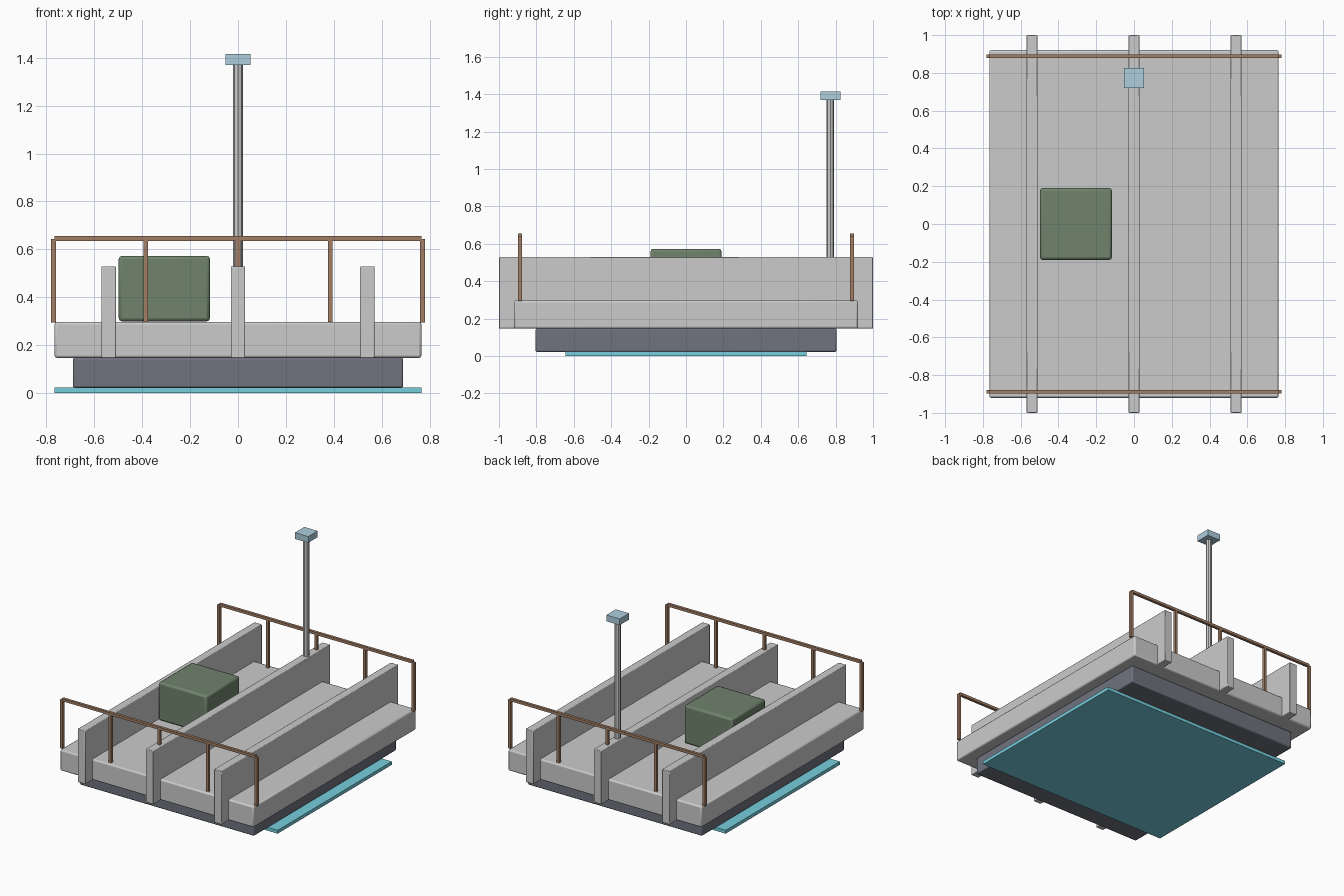
import bpy

if "Cube" in bpy.data.objects:
    bpy.data.objects.remove(bpy.data.objects["Cube"])


def material(name, rgb):
    m = bpy.data.materials.new(name)
    m.diffuse_color = (*rgb, 1)
    m.use_nodes = True
    m.node_tree.nodes["Principled BSDF"].inputs["Base Color"].default_value = m.diffuse_color
    return m


copper = material("copper", (0.36, 0.21, 0.13))
green = material("green", (0.16, 0.23, 0.15))
cyan = material("cyan", (0.18, 0.62, 0.72))
pale_blue = material("pale_blue", (0.42, 0.62, 0.72))
slate = material("slate", (0.16, 0.17, 0.21))


def box(name, x, y, z, bevel=0.0, mat=None):
    """Box from (min, max) ranges on each axis."""
    bpy.ops.mesh.primitive_cube_add(
        size=1, location=[(r[0] + r[1]) / 2 for r in (x, y, z)])
    o = bpy.context.object
    o.name = name
    o.scale = [r[1] - r[0] for r in (x, y, z)]
    bpy.ops.object.transform_apply(location=False, rotation=False, scale=True)
    if bevel:
        b = o.modifiers.new("bevel", 'BEVEL')
        b.width = bevel
        b.segments = 2
        bpy.ops.object.shade_smooth_by_angle()
    if mat:
        o.data.materials.append(mat)
    return o


# Stacked hull: glowing plate, dark base, deck
box("under_plate", (-0.766, 0.766), (-0.645, 0.645), (0, 0.024), mat=cyan)
box("base", (-0.69, 0.69), (-0.805, 0.805), (0.022, 0.147), 0.008, slate)
box("deck", (-0.766, 0.766), (-0.92, 0.92), (0.147, 0.297), 0.01)

# Long ribs running front to back
for i, x in enumerate((-0.54, 0, 0.54)):
    box(f"rib_{i}", (x - 0.03, x + 0.03), (-1, 1), (0.147, 0.529), 0.004)

# Cargo box
box("cargo_box", (-0.498, -0.117), (-0.19, 0.19), (0.299, 0.573), 0.014, green)

# Railings front and back
for side, y in (("front", -0.888), ("back", 0.888)):
    box(f"{side}_rail", (-0.766, 0.766), (y - 0.01, y + 0.01),
        (0.636, 0.655), mat=copper)
    for i in range(5):
        x = -0.77 + i * 0.385
        box(f"{side}_rail_post_{i}", (x - 0.01, x + 0.01),
            (y - 0.01, y + 0.01), (0.295, 0.643), mat=copper)

# Mast and its head
bpy.ops.mesh.primitive_cylinder_add(vertices=8, radius=0.02, depth=1.09,
                                    location=(0, 0.772, 0.835))
bpy.context.object.name = "mast"
box("mast_head", (-0.053, 0.053), (0.719, 0.825), (1.37, 1.415), mat=pale_blue)
